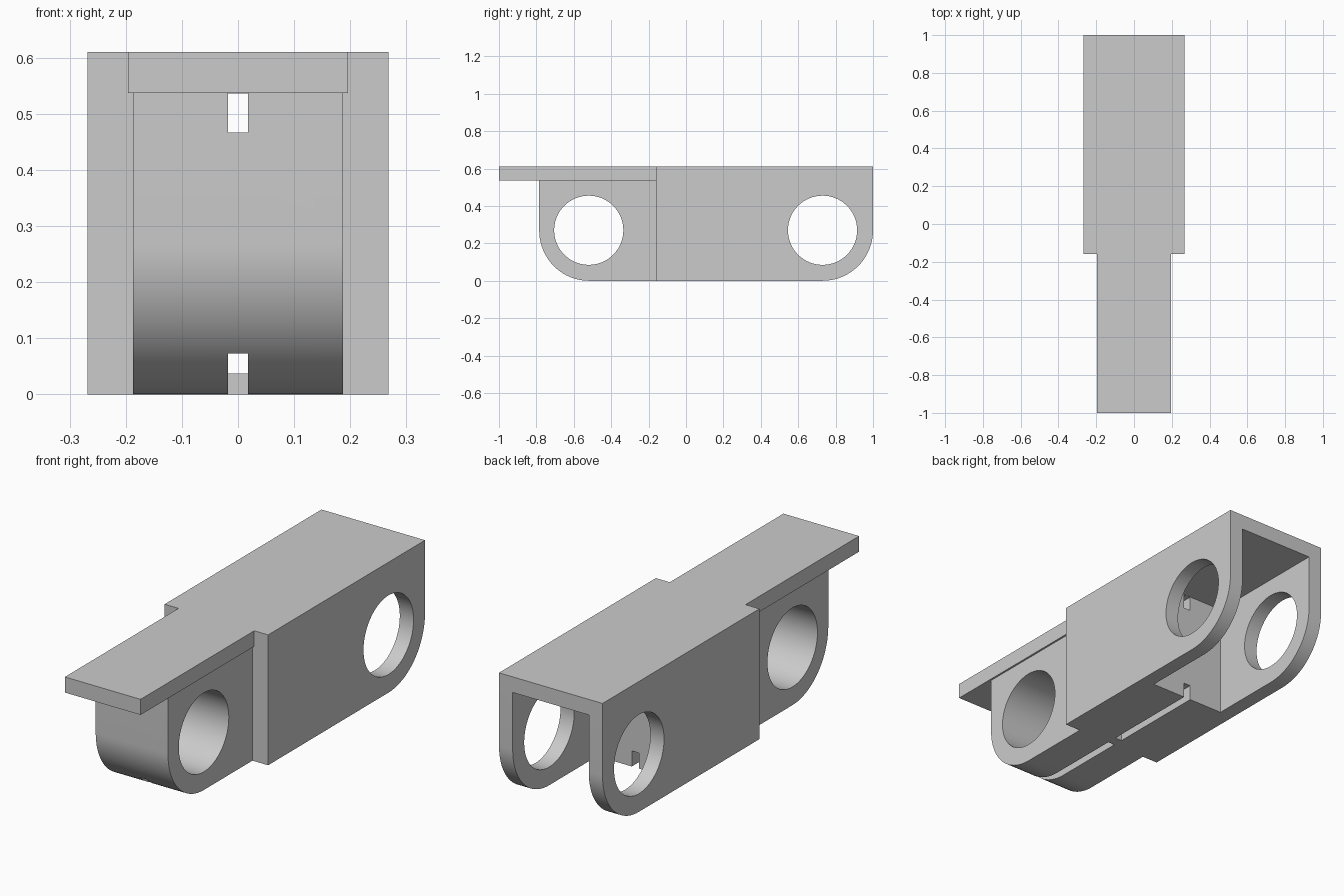
import bpy, bmesh
from math import pi, sin, cos
from mathutils import Matrix

if "Cube" in bpy.data.objects:
    bpy.data.objects.remove(bpy.data.objects["Cube"])

grey = bpy.data.materials.new("plain_grey")
grey.use_nodes = True
grey.diffuse_color = (0.6, 0.6, 0.6, 1)
grey.node_tree.nodes["Principled BSDF"].inputs["Base Color"].default_value = (0.6, 0.6, 0.6, 1)

STEP_Y = -0.16      # where the wide body meets the narrow tongue
PLATE_Z = 0.537     # underside of the top plate
TOP_Z = 0.61
BODY_X, SLOT_X, TONGUE_X, GROOVE_X = 0.268, 0.197, 0.187, 0.018
SLOT_Y = 0.375      # inner end of the fork slot
PIN_Z, PIN_R = 0.27, 0.185
FRONT_PIN, BACK_PIN = -0.52, 0.73


def finish(name, bm):
    bmesh.ops.recalc_face_normals(bm, faces=bm.faces)
    mesh = bpy.data.meshes.new(name)
    bm.to_mesh(mesh)
    bm.free()
    mesh.materials.append(grey)
    obj = bpy.data.objects.new(name, mesh)
    bpy.context.collection.objects.link(obj)
    return obj


def extrude_x(name, outline, half):
    """Prism from a (y, z) outline, symmetric about x = 0."""
    bm = bmesh.new()
    face = bm.faces.new([bm.verts.new((-half, y, z)) for y, z in outline])
    grown = bmesh.ops.extrude_face_region(bm, geom=[face])["geom"]
    moved = [v for v in grown if isinstance(v, bmesh.types.BMVert)]
    bmesh.ops.translate(bm, verts=moved, vec=(2 * half, 0, 0))
    return finish(name, bm)


def box(name, half, y0, y1, z0, z1):
    return extrude_x(name, [(y0, z0), (y1, z0), (y1, z1), (y0, z1)], half)


def pin_cutter(y):
    bm = bmesh.new()
    place = Matrix.Translation((0, y, PIN_Z)) @ Matrix.Rotation(pi / 2, 4, "Y")
    bmesh.ops.create_cone(bm, cap_ends=True, segments=64, radius1=PIN_R,
                          radius2=PIN_R, depth=1, matrix=place)
    return finish("pin_cutter", bm)


def rounded_outline(flat_y, pin_y, end_y, top):
    """Straight at flat_y, with the lower corner at end_y rounded about the pin."""
    arc = [(pin_y + (end_y - pin_y) * sin(a), PIN_Z - PIN_Z * cos(a))
           for a in (pi / 2 * i / 20 for i in range(21))]
    return [(flat_y, 0)] + arc + [(end_y, top), (flat_y, top)]


def carve(obj, cutters):
    bpy.ops.object.select_all(action="DESELECT")
    bpy.context.view_layer.objects.active = obj
    obj.select_set(True)
    for cutter in cutters:
        cutter.hide_render = True
        mod = obj.modifiers.new("cut", "BOOLEAN")
        mod.operation = "DIFFERENCE"
        mod.solver = "EXACT"
        mod.object = cutter
        bpy.ops.object.modifier_apply(modifier=mod.name)
        bpy.data.objects.remove(cutter)
    bpy.ops.object.shade_smooth_by_angle(angle=pi / 6)


# Wide body with the rear fork, pin holes and two thin channels
body = extrude_x("fork_body", rounded_outline(STEP_Y, BACK_PIN, 1, TOP_Z), BODY_X)
carve(body, [
    box("slot_cutter", SLOT_X, SLOT_Y, 1.2, -0.1, PLATE_Z),
    pin_cutter(BACK_PIN),
    box("upper_cutter", GROOVE_X, -0.3, SLOT_Y + 0.02, 0.467, PLATE_Z - 0.001),
    box("lower_cutter", GROOVE_X, -0.3, SLOT_Y + 0.02, -0.1, 0.073),
])

# Narrow front tongue with its pin hole
tongue = extrude_x("front_tongue",
                   rounded_outline(STEP_Y, FRONT_PIN, -0.785, PLATE_Z), TONGUE_X)
carve(tongue, [
    pin_cutter(FRONT_PIN),
    box("upper_cutter", GROOVE_X, -1, 0, 0.467, 0.7),
    box("lower_cutter", GROOVE_X, -1, 0, -0.1, 0.073),
])

# Plate over the tongue and the small bridge across the lower channel
box("front_top_plate", 0.196, -1, STEP_Y, PLATE_Z, TOP_Z)
box("channel_bridge", GROOVE_X, STEP_Y, -0.11, 0, 0.037)
